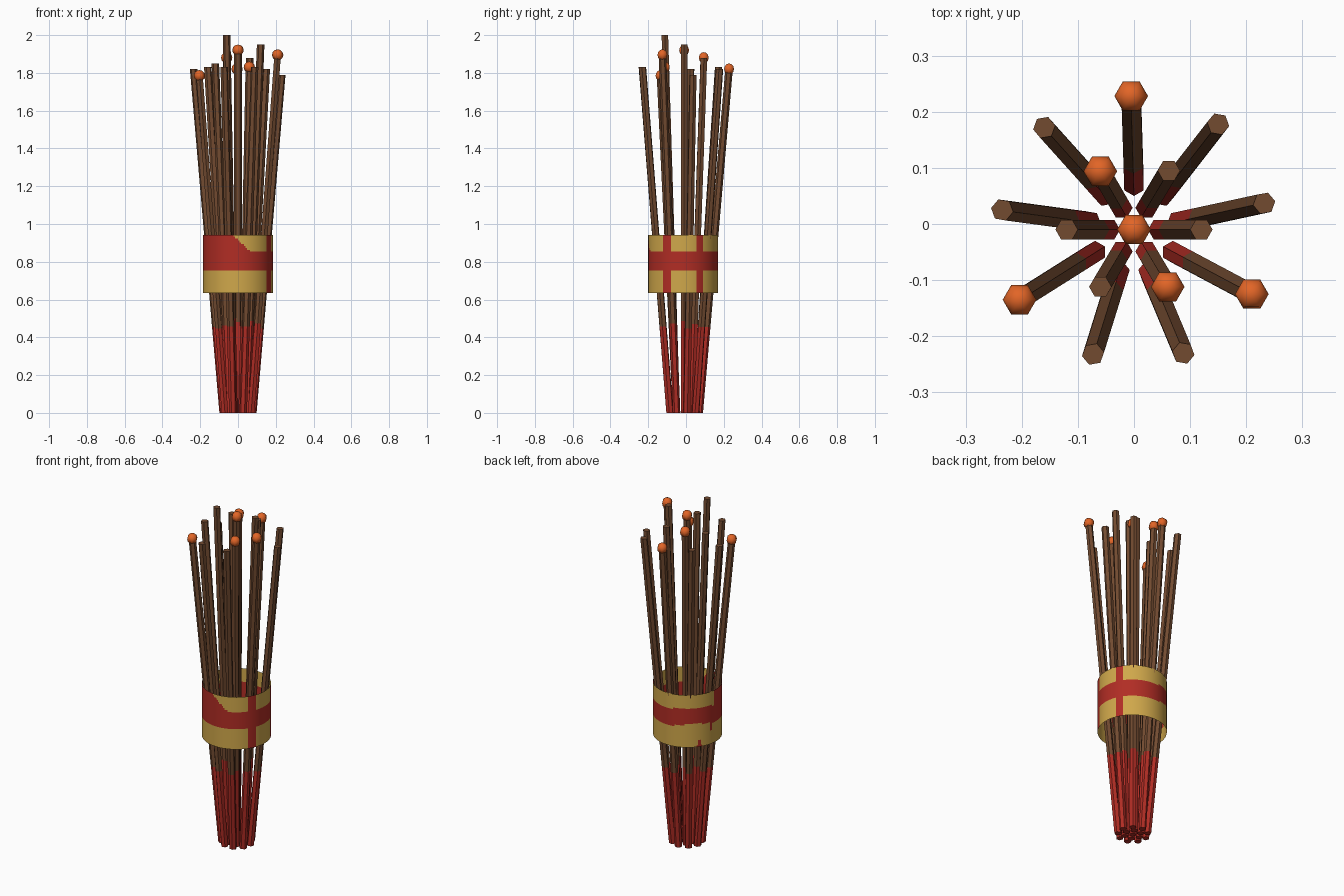
import bpy, bmesh
from math import sin, cos, pi, radians, degrees, atan2
from mathutils import Vector

cube = bpy.data.objects.get("Cube")
if cube:
    bpy.data.objects.remove(cube, do_unlink=True)


def material(name, rgb):
    m = bpy.data.materials.new(name)
    m.use_nodes = True
    m.diffuse_color = (*rgb, 1)
    m.node_tree.nodes["Principled BSDF"].inputs["Base Color"].default_value = (*rgb, 1)
    return m


brown = material("brown wood", (0.17, 0.07, 0.03))
red = material("red paint", (0.44, 0.026, 0.018))
yellow = material("yellow paper", (0.63, 0.39, 0.07))
orange = material("orange tip", (0.76, 0.13, 0.02))

AXIS_Y = -0.01


def finish(bm, name, mats):
    bmesh.ops.recalc_face_normals(bm, faces=bm.faces)
    mesh = bpy.data.meshes.new(name)
    bm.to_mesh(mesh)
    bm.free()
    for m in mats:
        mesh.materials.append(m)
    obj = bpy.data.objects.new(name, mesh)
    bpy.context.collection.objects.link(obj)
    return obj


def stick(name, base, tip, turn, r=0.02):
    """Six-sided stick whose lowest quarter is dipped in red."""
    bm = bmesh.new()
    rings = []
    for t in (0, 0.25, 1):
        c = base.lerp(tip, t)
        rings.append([bm.verts.new(c + Vector((r * cos(turn + k * pi / 3),
                                               r * sin(turn + k * pi / 3), 0)))
                      for k in range(6)])
    bm.faces.new(rings[0][::-1]).material_index = 1
    bm.faces.new(rings[2])
    for row in range(2):
        for k in range(6):
            n = (k + 1) % 6
            f = bm.faces.new((rings[row][k], rings[row][n],
                              rings[row + 1][n], rings[row + 1][k]))
            f.material_index = 1 - row
    finish(bm, name, [brown, red])


def ball(name, centre):
    bpy.ops.mesh.primitive_uv_sphere_add(segments=6, ring_count=6, radius=0.03,
                                         location=centre, rotation=(0, 0, pi / 2))
    obj = bpy.context.object
    obj.name = name
    obj.data.materials.append(orange)
    bpy.ops.object.shade_smooth()


# Sticks: tip x, y, z and whether it carries a ball
outer = [(-0.005, 0.228, 1.82, 1), (-0.16, 0.172, 1.83, 0), (-0.235, 0.025, 1.82, 0),
         (-0.204, -0.135, 1.785, 1), (-0.073, -0.232, 1.83, 0), (0.088, -0.23, 1.83, 0),
         (0.21, -0.125, 1.895, 1), (0.232, 0.037, 1.79, 0), (0.15, 0.178, 1.82, 0)]
inner = [(0.12, -0.01, 1.95, 0), (0.062, 0.095, 1.88, 0), (-0.06, 0.094, 1.88, 1),
         (-0.12, -0.01, 1.85, 0), (-0.06, -0.112, 2.0, 0), (0.06, -0.112, 1.83, 1)]
centre = [(0, -0.01, 1.92, 1)]

for label, tips, radius, start in (("outer", outer, 0.08, 90), ("inner", inner, 0.045, 0),
                                   ("centre", centre, 0, 0)):
    for i, (x, y, z, has_ball) in enumerate(tips):
        a = radians(start + i * 360 / len(tips))
        base = Vector((radius * cos(a), AXIS_Y + radius * sin(a), 0))
        tip = Vector((x, y, z))
        stick(f"{label}_stick_{i + 1}", base, tip, a)
        if has_ball:
            ball(f"{label}_ball_{i + 1}", tip)


# Paper wrap: thin open sleeve with painted stripes
Z0, Z1, RADIUS, SEGS, ROWS = 0.635, 0.943, 0.185, 144, 31


def is_red(az, z):
    lift = 0.025 * max(0, 1 - abs(az - 135) / 45)
    if 0.752 + lift < z < 0.856 + lift / 2:           # stripe all round
        return True
    if -35 < az - 360 < -20 or 22 < az < 35:          # two upright stripes
        return True
    if 176 < az < 290 and z > 0.75:                   # wide patch, sloping off
        return z < 0.943 - 0.087 * max(0, az - 261) / 29
    if 141 < az < 149 and z < 0.69 - abs(az - 145) * 0.012:   # drips
        return True
    return 164 < az < 171 and 0.71 < z < 0.8


bm = bmesh.new()
grid = [[bm.verts.new((RADIUS * cos(2 * pi * s / SEGS),
                       AXIS_Y - 0.005 + RADIUS * sin(2 * pi * s / SEGS),
                       Z0 + (Z1 - Z0) * r / ROWS)) for s in range(SEGS)]
        for r in range(ROWS + 1)]
for r in range(ROWS):
    for s in range(SEGS):
        n = (s + 1) % SEGS
        f = bm.faces.new((grid[r][s], grid[r][n], grid[r + 1][n], grid[r + 1][s]))
        f.smooth = True
        c = f.calc_center_median()
        az = degrees(atan2(c.y - AXIS_Y + 0.005, c.x)) % 360
        f.material_index = int(is_red(az, c.z))
finish(bm, "paper_wrap", [yellow, red])
